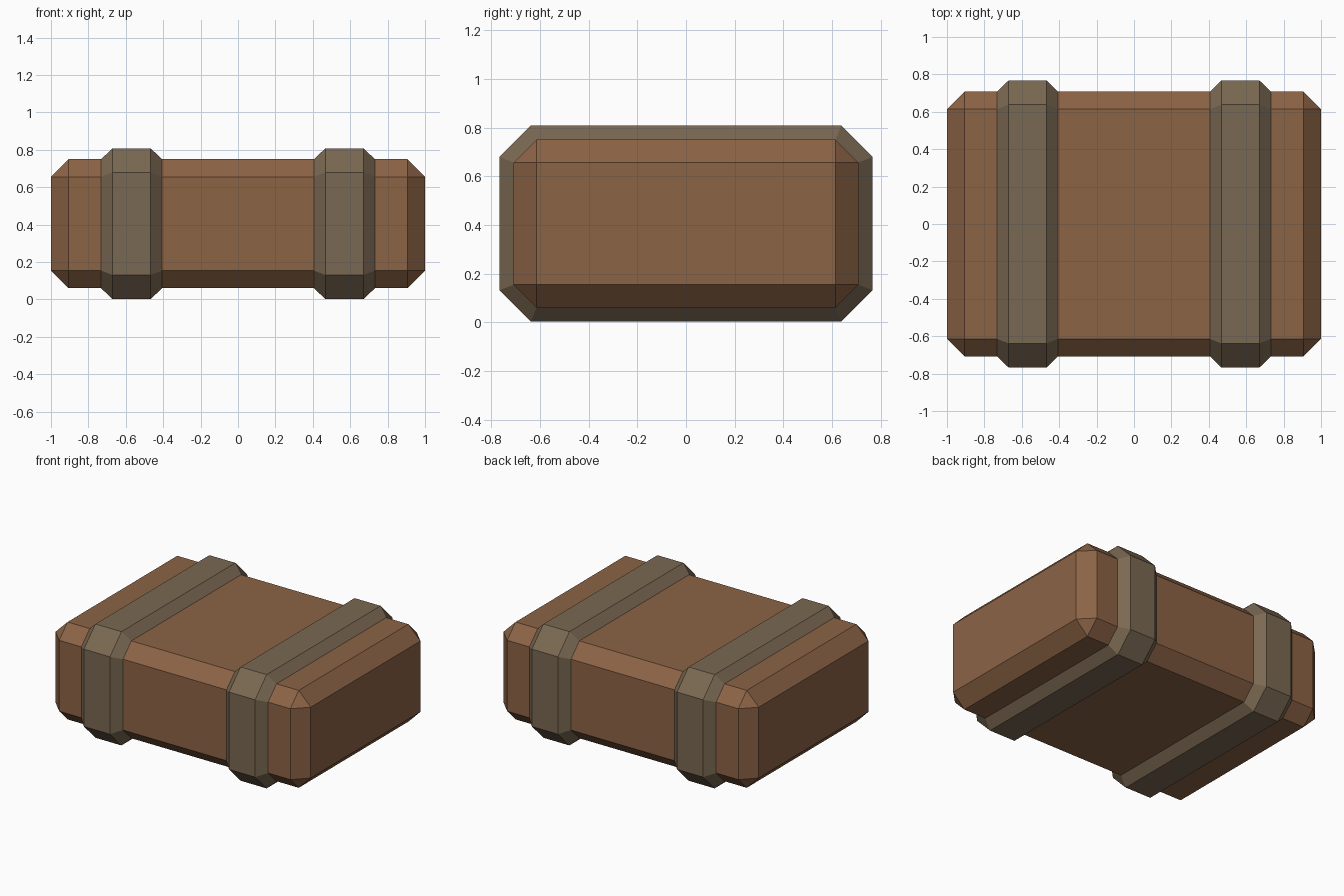
import bpy, bmesh

if "Cube" in bpy.data.objects:
    bpy.data.objects.remove(bpy.data.objects["Cube"])

ZC = 0.405  # height of the centre line


def material(name, rgb):
    m = bpy.data.materials.new(name)
    m.diffuse_color = (*rgb, 1)
    m.use_nodes = True
    m.node_tree.nodes["Principled BSDF"].inputs["Base Color"].default_value = m.diffuse_color
    return m


def add_object(name, bm, mat):
    me = bpy.data.meshes.new(name)
    bm.to_mesh(me)
    bm.free()
    me.materials.append(mat)
    ob = bpy.data.objects.new(name, me)
    bpy.context.collection.objects.link(ob)
    return ob


def octagon(hy, hz, c):
    # chamfered rectangle in the y-z plane, counter-clockwise seen from +x
    return [(-hy + c, -hz), (hy - c, -hz), (hy, -hz + c), (hy, hz - c),
            (hy - c, hz), (-hy + c, hz), (-hy, hz - c), (-hy, -hz + c)]


leather = material("brown", (0.26, 0.125, 0.06))
strap_mat = material("grey_brown", (0.195, 0.14, 0.085))

# Chamfered body
bm = bmesh.new()
bmesh.ops.create_cube(bm, size=1)
for v in bm.verts:
    v.co.x *= 2.0
    v.co.y *= 1.416
    v.co.z = v.co.z * 0.69 + ZC
bmesh.ops.bevel(bm, geom=bm.edges[:], offset=0.094, offset_type='OFFSET',
                segments=1, profile=0.5, affect='EDGES')
add_object("body", bm, leather)

# Straps: raised bands whose sloped sides meet the body surface
low = octagon(0.708, 0.345, 0.094)
high = octagon(0.767, 0.403, 0.129)
for side, name in ((-1, "left_strap"), (1, "right_strap")):
    bm = bmesh.new()
    centre = side * 0.569
    rings = []
    for dx, prof in ((-0.163, low), (-0.102, high), (0.102, high), (0.163, low)):
        rings.append([bm.verts.new((centre + dx, y, ZC + z)) for y, z in prof])
    for a, b in zip(rings, rings[1:]):
        for i in range(8):
            j = (i + 1) % 8
            bm.faces.new((a[i], a[j], b[j], b[i]))
    add_object(name, bm, strap_mat)
